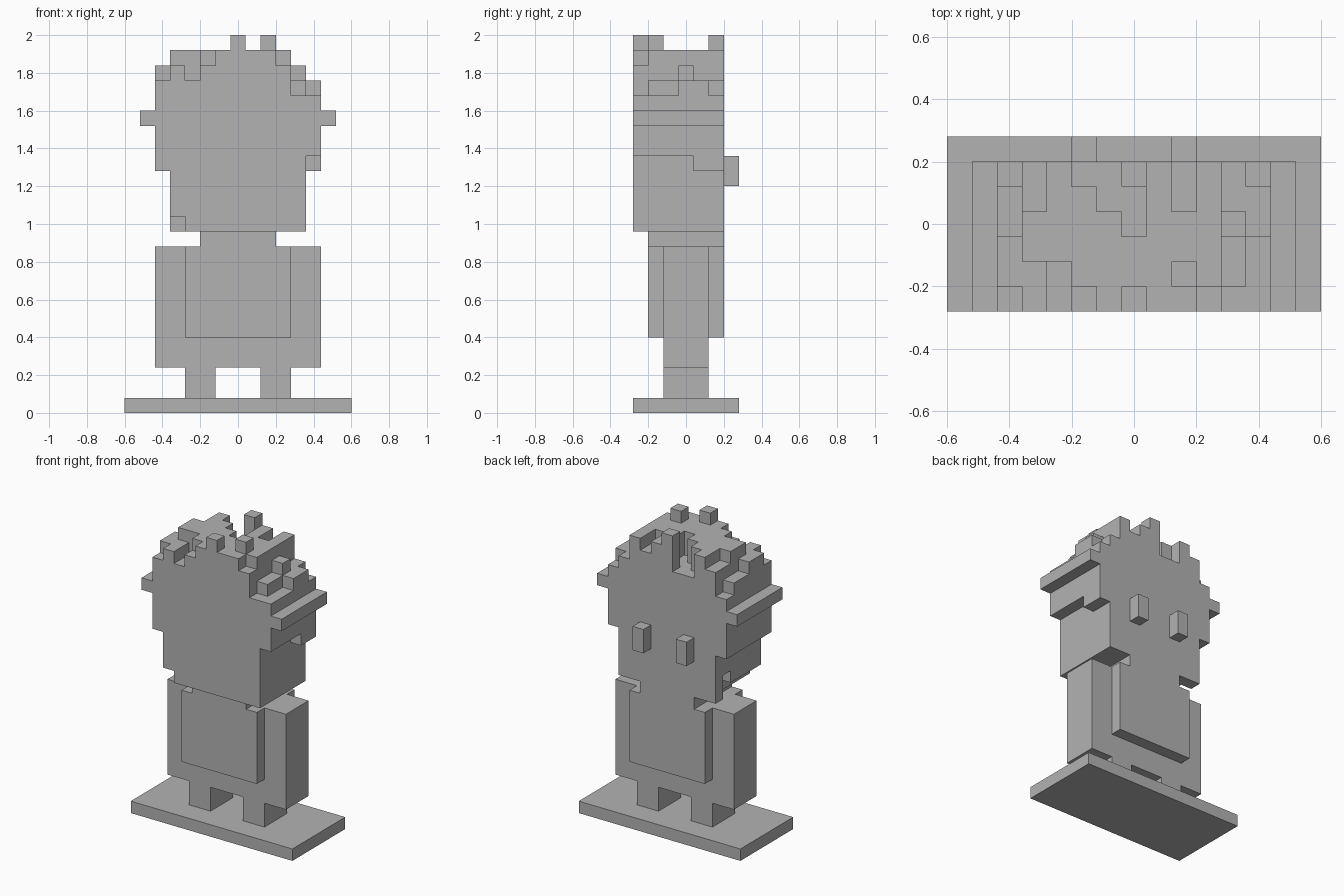
import bpy
import bmesh

cube = bpy.data.objects.get("Cube")
if cube:
    bpy.data.objects.remove(cube, do_unlink=True)

U = 0.08  # edge of one block

grey = bpy.data.materials.new("plain_grey")
grey.use_nodes = True
GREY = (0.45, 0.45, 0.45, 1)
grey.diffuse_color = GREY
grey.node_tree.nodes["Principled BSDF"].inputs["Base Color"].default_value = GREY


def finish(name, bm):
    bmesh.ops.remove_doubles(bm, verts=bm.verts, dist=0.001)
    bmesh.ops.recalc_face_normals(bm, faces=bm.faces)
    mesh = bpy.data.meshes.new(name)
    bm.to_mesh(mesh)
    bm.free()
    mesh.materials.append(grey)
    obj = bpy.data.objects.new(name, mesh)
    bpy.context.collection.objects.link(obj)
    return obj


def box(name, x, y, z):
    """Box from (low, high) pairs in metres."""
    bm = bmesh.new()
    bmesh.ops.create_cube(bm, size=1)
    for v in bm.verts:
        for i, (lo, hi) in enumerate((x, y, z)):
            v.co[i] = lo if v.co[i] < 0 else hi
    return finish(name, bm)


FRONT, BACK = -0.28, 0.2
DEPTH = (FRONT, BACK)

# Stand and body
box("stand", (-0.6, 0.6), (-0.28, 0.28), (0, 0.08))
box("body", (-0.44, 0.44), (-0.12, 0.12), (0.24, 0.88))
box("chest", (-0.28, 0.28), (-0.2, 0.2), (0.4, 0.88))
box("neck", (-0.2, 0.2), (-0.2, 0.2), (0.88, 0.96))

# Paired legs and eyes
for side, s in (("left", 1), ("right", -1)):
    box(side + "_leg", sorted((s * 0.12, s * 0.28)), (-0.12, 0.12), (0.08, 0.24))
    box(side + "_eye", sorted((s * 0.12, s * 0.2)), (BACK, 0.28), (1.2, 1.36))

# Head, with notched lower edges
box("head", (-0.28, 0.36), DEPTH, (0.96, 1.6))
box("right_cheek", (-0.36, -0.28), DEPTH, (1.12, 1.6))
box("right_jaw_front", (-0.36, -0.28), (FRONT, 0.04), (1.04, 1.12))
box("right_jaw_back", (-0.36, -0.28), (0.12, BACK), (0.96, 1.12))
box("right_side_hair", (-0.44, -0.36), DEPTH, (1.28, 1.6))
box("left_side_hair", (0.36, 0.44), DEPTH, (1.36, 1.6))
box("left_side_lock", (0.36, 0.44), (0.04, BACK), (1.28, 1.36))
box("hair_band", (-0.52, 0.52), DEPTH, (1.52, 1.6))

# Hair tufts: one letter per block column, back row first, a = one block high
ROWS = (
    "acdbbedcdba",
    "bcddbbdcdbb",
    "bddddbdddcb",
    "cddddddddba",
    "ccbddddedba",
    "bcbcdeddcaa",
)


def level(col, row):
    if 0 <= row < len(ROWS) and 0 <= col < len(ROWS[0]):
        return ord(ROWS[row][col]) - ord("a") + 1
    return 0


bm = bmesh.new()


def quad(points):
    bm.faces.new([bm.verts.new((-0.44 + U * i, BACK - U * j, 1.6 + U * k))
                  for i, j, k in points])


for j in range(len(ROWS)):
    for i in range(len(ROWS[0])):
        h = level(i, j)
        corners = [(i, j), (i, j + 1), (i + 1, j + 1), (i + 1, j)]
        neighbours = [(i - 1, j), (i, j + 1), (i + 1, j), (i, j - 1)]
        quad([(*c, h) for c in corners])
        quad([(*c, 0) for c in reversed(corners)])
        # Walls wherever the neighbour is lower, one block at a time
        for n, (p, q) in zip(neighbours, zip(corners, corners[1:] + corners[:1])):
            for k in range(level(*n), h):
                quad([(*p, k), (*q, k), (*q, k + 1), (*p, k + 1)])
finish("hair", bm)
